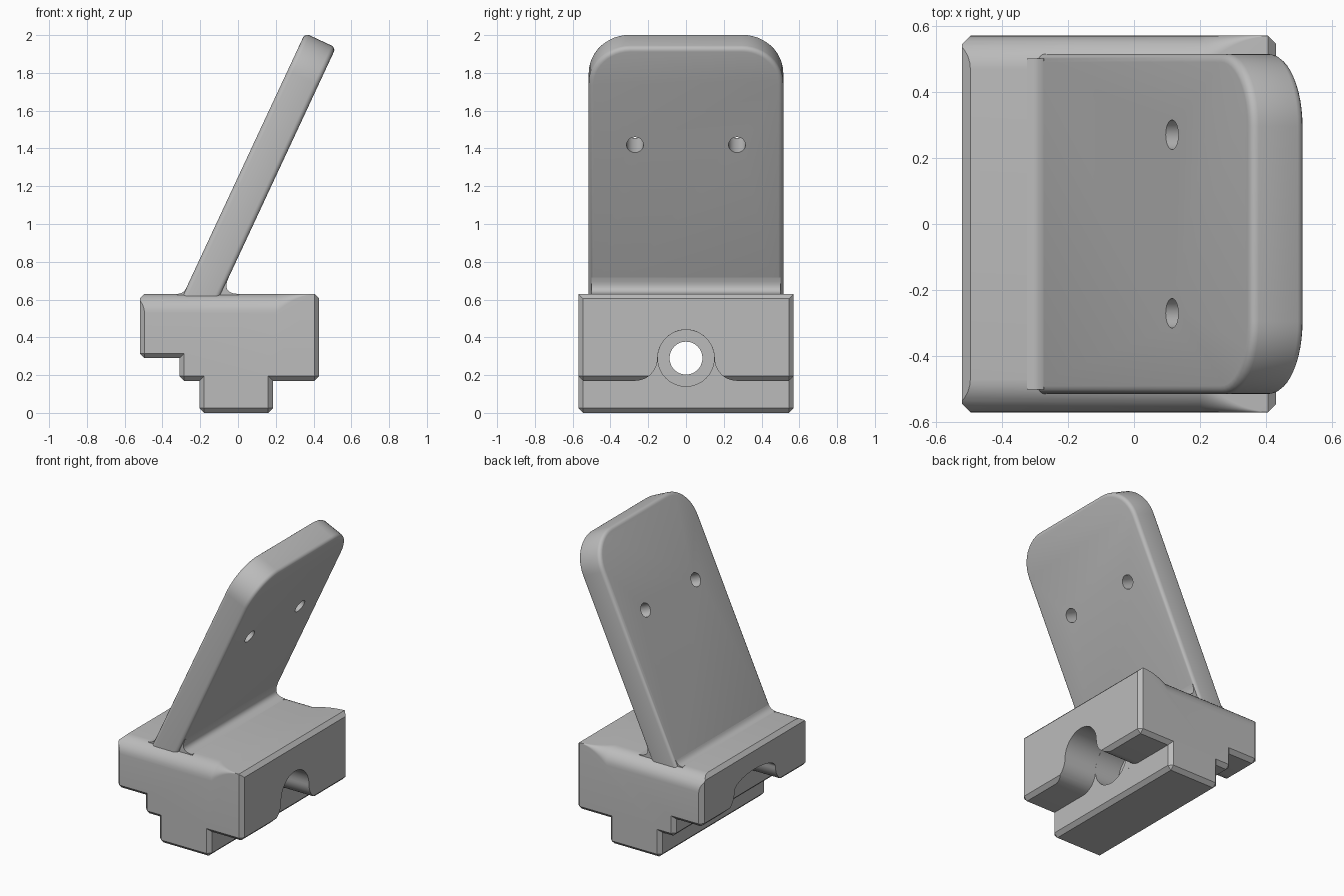
import bpy, bmesh
from math import sin, cos, pi, radians
from mathutils import Vector

if "Cube" in bpy.data.objects:
    bpy.data.objects.remove(bpy.data.objects["Cube"])

GREY = (0.5, 0.5, 0.5, 1)
mat = bpy.data.materials.new("plain grey")
mat.use_nodes = True
mat.diffuse_color = GREY
mat.node_tree.nodes["Principled BSDF"].inputs["Base Color"].default_value = GREY


def finish(name, bm):
    bmesh.ops.recalc_face_normals(bm, faces=bm.faces)
    mesh = bpy.data.meshes.new(name)
    bm.to_mesh(mesh)
    bm.free()
    mesh.materials.append(mat)
    ob = bpy.data.objects.new(name, mesh)
    bpy.context.collection.objects.link(ob)
    return ob


def loft(sections):
    """Closed solid through matching rings of points."""
    bm = bmesh.new()
    rings = [[bm.verts.new(p) for p in s] for s in sections]
    n = len(rings[0])
    for a, b in zip(rings, rings[1:]):
        for i in range(n):
            j = (i + 1) % n
            bm.faces.new((a[i], a[j], b[j], b[i]))
    bm.faces.new(rings[0])
    bm.faces.new(rings[-1][::-1])
    bmesh.ops.recalc_face_normals(bm, faces=bm.faces)
    return bm


def prism(points, start, end):
    """Sweep a ring of points from one offset to another."""
    return loft([[Vector(p) + Vector(o) for p in points] for o in (start, end)])


def arc(cx, cy, rx, ry, a0, a1, n=12):
    angles = [radians(a0 + (a1 - a0) * i / n) for i in range(n + 1)]
    return [(cx + rx * cos(a), cy + ry * sin(a)) for a in angles]


def activate(ob):
    bpy.ops.object.select_all(action='DESELECT')
    ob.select_set(True)
    bpy.context.view_layer.objects.active = ob


def cut(ob, bm):
    tool = finish("cutter", bm)
    tool.hide_render = True
    mod = ob.modifiers.new("cut", 'BOOLEAN')
    mod.operation, mod.solver, mod.object = 'DIFFERENCE', 'EXACT', tool
    activate(ob)
    bpy.ops.object.modifier_apply(modifier=mod.name)
    bpy.data.objects.remove(tool)


def smooth(ob):
    activate(ob)
    bpy.ops.object.shade_smooth_by_angle(angle=radians(30))


# Base block: stepped profile with chamfered outer edges
TOP, HALF = 0.63, 0.57
profile = [(-0.52, TOP), (-0.52, 0.29), (-0.31, 0.29), (-0.31, 0.17), (-0.205, 0.17),
           (-0.205, 0), (0.185, 0), (0.185, 0.17), (0.43, 0.17), (0.43, TOP)]
bm = prism([(x, 0, z) for x, z in profile], (0, -HALF, 0), (0, HALF, 0))
edges = []
for e in bm.edges:
    a, b = (v.co for v in e.verts)
    long_top = min(a.z, b.z) > TOP - 0.01 and abs(a.y - b.y) < 0.01
    if e.calc_face_angle_signed() > 0 and not long_top:
        edges.append(e)
bmesh.ops.bevel(bm, geom=edges, offset=0.025, segments=1, affect='EDGES')
base = finish("base_block", bm)

# Rounded top shoulders that run out toward one end
for s in (-1, 1):
    sections = []
    for i in range(14):
        x = -0.6 if i == 0 else 0.2 + 0.22 * (i - 1) / 12
        r = 0.1 * min(1, (0.42 - x) / 0.22) ** 2 + 0.001
        ring = [(0.6, TOP - r)] + arc(HALF - r, TOP - r, r, r, 0, 90, 8)
        ring += [(HALF - r, 0.67), (0.6, 0.67)]
        sections.append([(x, s * y, z) for y, z in ring])
    cut(base, loft(sections))


def arch(radius, rise, flare, bottom):
    """Arch opening with flared feet, in the side plane."""
    z = bottom + flare
    right = arc(radius + flare, z, flare, flare, 270, 180)
    left = [(-y, h) for y, h in reversed(right)]
    pts = [(radius + flare, bottom - 0.06)] + right
    pts += arc(0, z, radius, rise, 0, 180, 24)[1:-1] + left
    pts += [(-radius - flare, bottom - 0.06)]
    return [(0, y, h) for y, h in pts]


def bore(radius):
    return [(0, y, z) for y, z in arc(0, 0.29, radius, radius, 0, 352.5, 47)]


# Arched openings on both ends, counterbore and through hole
cut(base, prism(arch(0.15, 0.15, 0.12, 0.17), (0.1851, 0, 0), (0.6, 0, 0)))
cut(base, prism(arch(0.22, 0.07, 0.12, 0.29), (-0.6, 0, 0), (-0.3101, 0, 0)))
cut(base, prism(bore(0.1495), (0, 0, 0), (0.6, 0, 0)))
cut(base, prism(bore(0.087), (-0.6, 0, 0), (0.3, 0, 0)))
smooth(base)

# Leaning plate with rounded upper corners and soft edges
lean = radians(25)
along = Vector((sin(lean), 0, cos(lean)))
normal = Vector((cos(lean), 0, -sin(lean)))
tip = Vector((0.355, 0, 2.01))
THICK, WIDE, CORNER, LENGTH = 0.18, 0.515, 0.22, 1.59
side = arc(WIDE - CORNER, -CORNER, CORNER, CORNER, 0, 90)
outline = [(WIDE, -LENGTH)] + side + [(-y, v) for y, v in reversed(side)] + [(-WIDE, -LENGTH)]
ring = [tip + along * v + Vector((0, y, 0)) for y, v in outline]
bm = prism(ring, (0, 0, 0), normal * THICK)
rims = [e for e in bm.edges if e.calc_face_angle() > radians(60)
        and abs((e.verts[0].co - e.verts[1].co).dot(normal)) < 0.01]
bmesh.ops.bevel(bm, geom=rims, offset=0.025, segments=4, profile=0.5, affect='EDGES')
plate = finish("leaning_plate", bm)

# Pair of screw holes through the plate
for y in (-0.27, 0.27):
    centre = tip - along * 0.568 + Vector((0, y, 0))
    hole = [centre + along * v + Vector((0, h, 0))
            for h, v in arc(0, 0, 0.045, 0.045, 0, 345, 23)]
    cut(plate, prism(hole, normal * -0.1, normal * 0.3))
smooth(plate)

# Concave fillets where the plate meets the base
for name, start, way, reach in (("outer_root_fillet", tip, -1, 0.035),
                                ("inner_root_fillet", tip + normal * THICK, 1, 0.095)):
    corner = start - along * ((start.z - TOP) / along.z)
    p, q = corner + Vector((way * reach, 0, 0)), corner + along * reach
    curve = [p.lerp(corner, t / 8).lerp(corner.lerp(q, t / 8), t / 8) for t in range(9)]
    inside = [q - normal * way * 0.03, corner - normal * way * 0.03 - along * 0.03,
              p - Vector((0, 0, 0.02))]
    fillet = finish(name, prism(curve + inside, (0, -0.5, 0), (0, 0.5, 0)))
    smooth(fillet)
